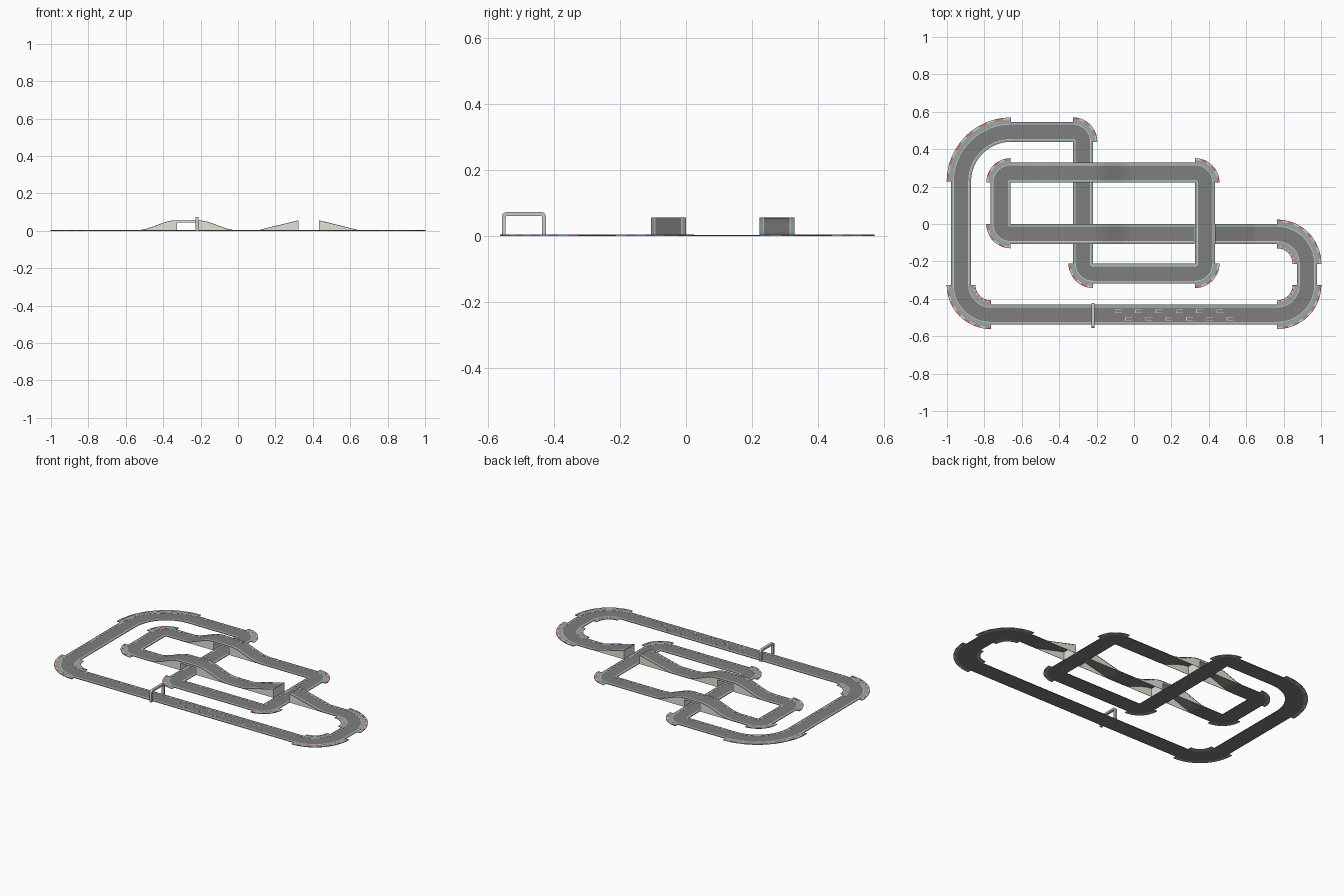
import bpy, bmesh, math
from mathutils import Vector, Matrix

if "Cube" in bpy.data.objects:
    bpy.data.objects.remove(bpy.data.objects["Cube"])

HALF, RISE = 0.0535, 0.053           # half road width, ramp height
BX, Y1, Y2 = -0.273, -0.053, 0.275   # bridge centre x, two bridge lanes
GAP0, GAP1 = 0.323, 0.432            # jump gap


def mat(name, c):
    m = bpy.data.materials.new(name)
    m.diffuse_color = (*c, 1)
    m.use_nodes = True
    m.node_tree.nodes["Principled BSDF"].inputs["Base Color"].default_value = m.diffuse_color
    return m


ROAD = mat("asphalt", (0.21, 0.21, 0.21))
EDGE = mat("edge_green", (0.30, 0.40, 0.36))
LINE = mat("line_white", (0.75, 0.75, 0.74))
RED = mat("kerb_red", (0.75, 0.16, 0.15))
WALL = mat("wall_cream", (0.78, 0.75, 0.68))
STEEL = mat("gate_grey", (0.55, 0.55, 0.55))


def height(x, y):
    """Height of the road on the two lanes that climb."""
    if min(abs(y - Y1), abs(y - Y2)) > 1e-4:
        return 0.0
    d = abs(x - BX)
    if d < 0.055:
        return RISE
    if d < 0.27:
        return RISE * 0.5 * (1 + math.cos(math.pi * (d - 0.055) / 0.215))
    if abs(y - Y1) < 1e-4:
        if 0.108 < x <= GAP0 + 1e-4:
            return RISE * (x - 0.108) / (GAP0 - 0.108)
        if GAP1 - 1e-4 <= x < 0.647:
            return RISE * (0.647 - x) / (0.647 - GAP1)
    return 0.0


SLOPE = [0.055 + 0.215 * i / 12 for i in range(13)]
BREAKS = [BX - d for d in reversed(SLOPE)] + [BX + d for d in SLOPE] + [0.108, 0.647]


def make_path(pts, seg=12, ramps=True):
    """Rounded polyline -> frames (position, tangent) and the arcs on it."""
    P = [Vector(p[:2]) for p in pts]
    frames, arcs = [(P[0], (P[1] - P[0]).normalized())], []

    def straight_to(q):
        p = frames[-1][0]
        t = (q - p).normalized()
        if ramps and abs(t.y) < 1e-4:
            lo, hi = sorted((p.x, q.x))
            xs = sorted((x for x in BREAKS if lo < x < hi), reverse=t.x < 0)
            if height(BX, p.y) > 0:
                frames.extend((Vector((x, p.y)), t) for x in xs)
        frames.append((q, t))

    for i in range(1, len(P) - 1):
        r = pts[i][2]
        d1, d2 = (P[i] - P[i - 1]).normalized(), (P[i + 1] - P[i]).normalized()
        straight_to(P[i] - d1 * r)
        c = P[i] - d1 * r + d2 * r
        arc = []
        for k in range(seg + 1):
            a = math.pi / 2 * k / seg
            arc.append((c - d2 * r * math.cos(a) + d1 * r * math.sin(a),
                        d1 * math.cos(a) + d2 * math.sin(a)))
        frames.extend(arc[1:])
        arcs.append((arc, r, -1 if d1.cross(d2) > 0 else 1))
    straight_to(P[-1])
    return frames, arcs


def strip(bm, frames, a, b, z0, z1, mi=0, ramps=True):
    """Sweep a flat rectangle between side offsets a and b."""
    rings = []
    for p, t in frames:
        n = Vector((-t.y, t.x))
        h = height(p.x, p.y) if ramps else 0
        rings.append([bm.verts.new((*(p + n * o), h + z))
                      for o, z in ((a, z0), (b, z0), (b, z1), (a, z1))])
    faces = [bm.faces.new(rings[0]), bm.faces.new(rings[-1][::-1])]
    for r, s in zip(rings, rings[1:]):
        for k in range(4):
            faces.append(bm.faces.new((r[k], s[k], s[(k + 1) % 4], r[(k + 1) % 4])))
    for f in faces:
        f.material_index = mi


def finish(bm, name, mats, weld=False):
    if weld:
        bmesh.ops.remove_doubles(bm, verts=bm.verts, dist=1e-5)
    bmesh.ops.recalc_face_normals(bm, faces=bm.faces)
    me = bpy.data.meshes.new(name)
    bm.to_mesh(me)
    bm.free()
    for m in mats:
        me.materials.append(m)
    ob = bpy.data.objects.new(name, me)
    bpy.context.collection.objects.link(ob)
    return ob


# circuit centre line, from jump landing round to take-off: x, y, corner radius
S, M, L = HALF, 0.16, 0.267
course = [(GAP1, Y1), (0.925, Y1, M), (0.925, -0.485, M), (-0.925, -0.485, M),
          (-0.925, 0.493, L), (BX, 0.493, S), (BX, -0.265, S), (0.38, -0.265, S),
          (0.38, Y2, S), (-0.713, Y2, S), (-0.713, Y1, S), (GAP0, Y1)]
frames, arcs = make_path(course)

# road slab, green edges, white lines
bm = bmesh.new()
strip(bm, frames, -HALF, HALF, 0, 0.0025)
finish(bm, "road", [ROAD], True)
for name, a, b, z, m in (("road_edge", 0.0425, HALF, 0.0034, EDGE),
                         ("road_line", 0.0385, 0.0425, 0.0030, LINE)):
    for side, s in (("left", 1), ("right", -1)):
        bm = bmesh.new()
        strip(bm, frames, s * a, s * b, 0.001, z)
        finish(bm, name + "_" + side, [m], True)

# kerbs on the corners: green apron with a red and white rim
for i, (arc, r, out) in enumerate(arcs):
    bm = bmesh.new()
    for s in ([out, -out] if r == M else [out]):
        strip(bm, arc, s * HALF, s * (HALF + 0.012), 0, 0.0032, 0, False)
        step = 2 if r == S else 1
        for n, k in enumerate(range(0, 12, step)):
            strip(bm, arc[k:k + step + 1], s * (HALF + 0.012), s * (HALF + 0.0235),
                  0, 0.004, 1 + n % 2, False)
    finish(bm, f"kerb_{i + 1}", [EDGE, RED, LINE])


def wall_set(name, y, xs, ends):
    """Side walls under a climbing road plus cross walls at the given x."""
    bm = bmesh.new()
    for s in (-1, 1):
        yy = y + s * (HALF - 0.002)
        cols = []
        for x in xs:
            top = height(x, y) + 0.0015
            cols.append((x, top))
        for (x0, h0), (x1, h1) in zip(cols, cols[1:]):
            opening = abs((x0 + x1) / 2 - BX) < 0.05
            z = 0.045 if opening else 0
            bm.faces.new([bm.verts.new(v) for v in
                          ((x0, yy, z), (x1, yy, z), (x1, yy, h1), (x0, yy, h0))])
    w = HALF - 0.002
    for x in ends:
        bm.faces.new([bm.verts.new(v) for v in
                      ((x, y - w, 0), (x, y + w, 0), (x, y + w, RISE), (x, y - w, RISE))])
    if len(ends) == 2:     # ceiling of the underpass
        bm.faces.new([bm.verts.new((x, y + o, 0.045)) for x, o in
                      ((ends[0], -w), (ends[1], -w), (ends[1], w), (ends[0], w))])
    ob = finish(bm, name, [WALL], True)
    mod = ob.modifiers.new("thickness", "SOLIDIFY")
    mod.thickness = 0.002
    mod.offset = 0


for name, y in (("bridge_front", Y1), ("bridge_back", Y2)):
    wall_set(name, y, BREAKS[:-2], (BX - 0.055, BX + 0.055))
wall_set("jump_takeoff", Y1, (0.108, GAP0), (GAP0 - 0.001,))
wall_set("jump_landing", Y1, (GAP1, 0.647), (GAP1 + 0.001,))


def bar(bm, x0, x1, y0, y1, z0, z1):
    m = Matrix.Translation(((x0 + x1) / 2, (y0 + y1) / 2, (z0 + z1) / 2))
    bmesh.ops.create_cube(bm, size=1, matrix=m @ Matrix.Diagonal((x1 - x0, y1 - y0, z1 - z0, 1)))


# staggered starting boxes
bm = bmesh.new()
for i in range(12):
    x = -0.102 + i * 0.0543
    y = -0.467 if i % 2 == 0 else -0.506
    bar(bm, x, x + 0.004, y - 0.009, y + 0.009, 0.002, 0.003)
    for e in (-0.009, 0.006):
        bar(bm, x + 0.004, x + 0.037, y + e, y + e + 0.003, 0.002, 0.003)
finish(bm, "starting_boxes", [LINE])

# start gate: rounded arch drawn flat, then stood up across the road
arch, _ = make_path([(-0.551, 0), (-0.551, 0.067, 0.01), (-0.429, 0.067, 0.01), (-0.429, 0)],
                    6, False)
bm = bmesh.new()
strip(bm, arch, -0.006, 0.006, -0.008, 0.008, 0, False)
gate = finish(bm, "start_gate", [STEEL], True)
gate.matrix_world = Matrix(((0, 0, 1, -0.22), (1, 0, 0, 0), (0, 1, 0, 0), (0, 0, 0, 1)))
